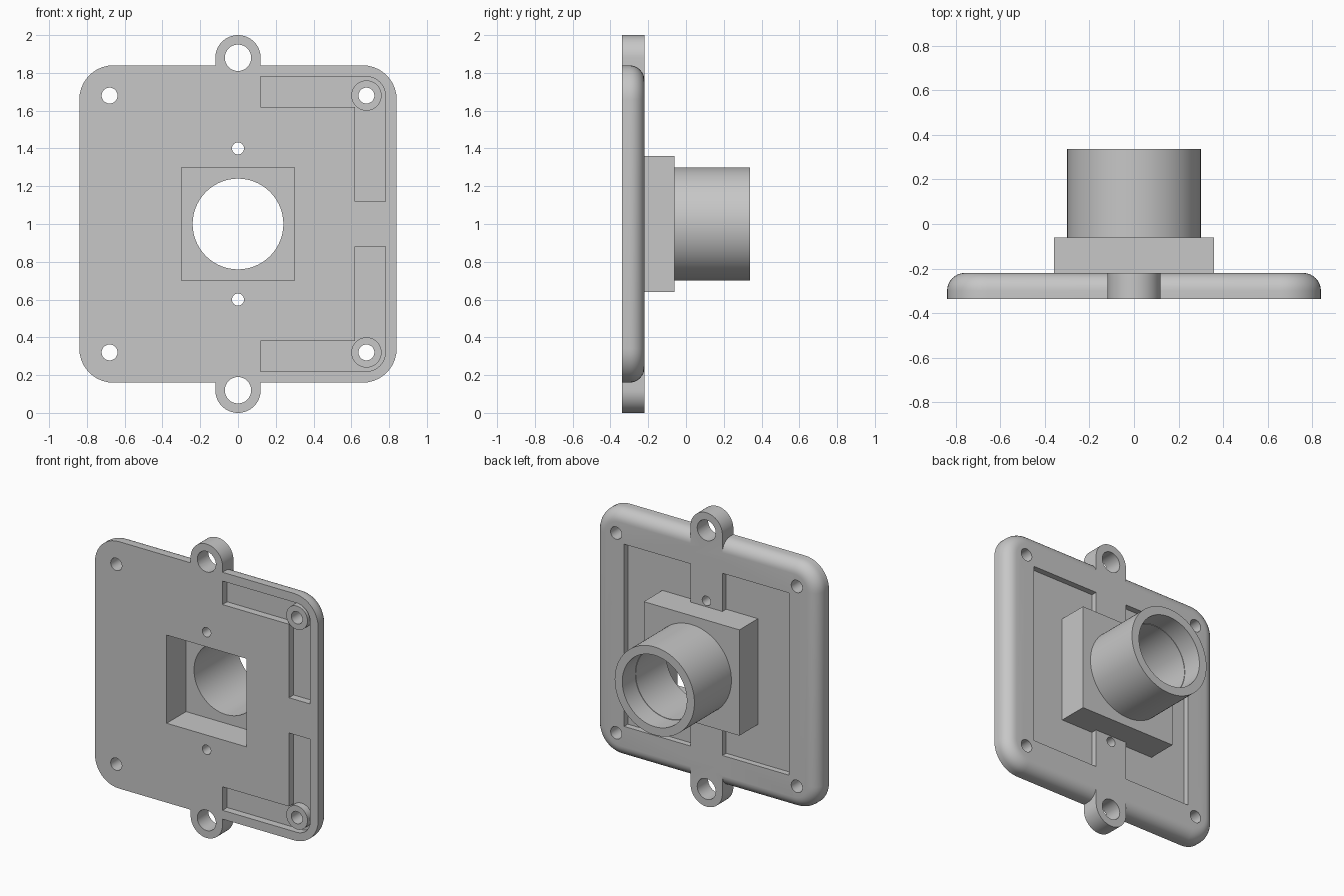
import bpy, bmesh, math

cube = bpy.data.objects.get("Cube")
if cube:
    bpy.data.objects.remove(cube, do_unlink=True)

grey = bpy.data.materials.new("light_grey")
grey.use_nodes = True
colour = (0.57, 0.57, 0.57, 1)
grey.diffuse_color = colour
grey.node_tree.nodes["Principled BSDF"].inputs["Base Color"].default_value = colour

FRONT, BACK, END = -0.338, -0.22, 0.338   # depth of plate faces and barrel end
MID = 1.0                                 # height of the barrel axis
OUT = 0.1                                 # overshoot of cutters


def arc(x, z, r, start, end, n):
    """Points on an arc, angles in degrees."""
    step = math.radians(end - start) / n
    a = math.radians(start)
    return [(x + r * math.cos(a + i * step), z + r * math.sin(a + i * step)) for i in range(n + 1)]


def circle(x, z, r, n=48):
    return arc(x, z, r, 0, 360, n)[:-1]


def rect(x0, x1, z0, z1):
    return [(x0, z0), (x1, z0), (x1, z1), (x0, z1)]


def prism(name, points, y0, y1, fillet=0):
    """Extrude an outline along y, optionally rounding its rear rim."""
    bm = bmesh.new()
    face = bm.faces.new([bm.verts.new((x, y0, z)) for x, z in points])
    rear = bmesh.ops.extrude_face_region(bm, geom=[face])["geom"]
    for v in rear:
        if isinstance(v, bmesh.types.BMVert):
            v.co.y = y1
    bmesh.ops.recalc_face_normals(bm, faces=bm.faces)
    if fillet:
        rim = [e for e in rear if isinstance(e, bmesh.types.BMEdge)]
        bmesh.ops.bevel(bm, geom=rim, offset=fillet, segments=8, profile=0.5, affect='EDGES')
    mesh = bpy.data.meshes.new(name)
    bm.to_mesh(mesh)
    bm.free()
    mesh.materials.append(grey)
    obj = bpy.data.objects.new(name, mesh)
    bpy.context.collection.objects.link(obj)
    return obj


def combine(target, tool, operation):
    """Apply a boolean and discard the tool."""
    mod = target.modifiers.new("boolean", 'BOOLEAN')
    mod.operation, mod.solver, mod.object = operation, 'EXACT', tool
    bpy.context.view_layer.objects.active = target
    bpy.ops.object.modifier_apply(modifier=mod.name)
    bpy.data.objects.remove(tool, do_unlink=True)


def cut(target, points, y0, y1):
    combine(target, prism("cutter", points, y0, y1), 'DIFFERENCE')


def add(target, points, y0, y1):
    combine(target, prism("addition", points, y0, y1), 'UNION')


# Plate with rounded corners and a rounded rear rim
half, corner = 0.84, 0.18
c = half - corner
outline = []
for i, (sx, sz) in enumerate([(1, 1), (-1, 1), (-1, -1), (1, -1)]):
    outline += arc(sx * c, MID + sz * c, corner, 90 * i, 90 * i + 90, 10)
mount = prism("mounting_plate", outline, FRONT, BACK, fillet=0.08)

# Hanging lugs at top and bottom
add(mount, [(-0.12, 1.7), (0.12, 1.7)] + arc(0, 1.88, 0.12, 0, 180, 32), FRONT, BACK)
add(mount, arc(0, 0.12, 0.12, 180, 360, 32) + [(0.12, 0.3), (-0.12, 0.3)], FRONT, BACK)

# Shallow rear pockets either side of the spine
floor = BACK - 0.04
for x0, x1 in [(0.12, 0.62), (-0.62, -0.12)]:
    cut(mount, rect(x0, x1, MID - 0.62, MID + 0.62), floor, BACK + OUT)

# Square block and round barrel
add(mount, rect(-0.36, 0.36, MID - 0.36, MID + 0.36), floor - 0.01, -0.06)
add(mount, circle(0, MID, 0.3, 96), -0.1, END)

# Square front opening, bore and slightly wider rear counterbore
cut(mount, rect(-0.3, 0.3, MID - 0.3, MID + 0.3), FRONT - OUT, -0.13)
cut(mount, circle(0, MID, 0.24, 96), -0.2, END + OUT)
cut(mount, circle(0, MID, 0.243, 96), END - 0.14, END + OUT)

# Corner slots in the front, each leaving a round boss
for s in (1, -1):
    shape = [(0.12, 0.62), (0.62, 0.62), (0.62, 0.12), (0.78, 0.12)]
    shape += arc(0.68, 0.68, 0.1, 0, 90, 12) + [(0.12, 0.78)]
    slot = prism("slot_cutter", [(x, MID + s * z) for x, z in shape], FRONT - OUT, FRONT + 0.05)
    cut(slot, circle(0.68, MID + s * 0.68, 0.08), FRONT - 2 * OUT, FRONT + OUT)
    combine(mount, slot, 'DIFFERENCE')

# Through holes: corners, lugs and the small pair by the block
holes = [(x, z, 0.042) for x in (-0.68, 0.68) for z in (-0.68, 0.68)]
holes += [(0, s * z, r) for s in (1, -1) for z, r in [(0.88, 0.07), (0.4, 0.032)]]
for x, z, r in holes:
    cut(mount, circle(x, MID + z, r, 32), FRONT - OUT, BACK + OUT)

# Smooth curved walls, keep hard edges
bpy.ops.object.select_all(action='DESELECT')
mount.select_set(True)
bpy.context.view_layer.objects.active = mount
bpy.ops.object.shade_smooth_by_angle(angle=math.radians(30))
